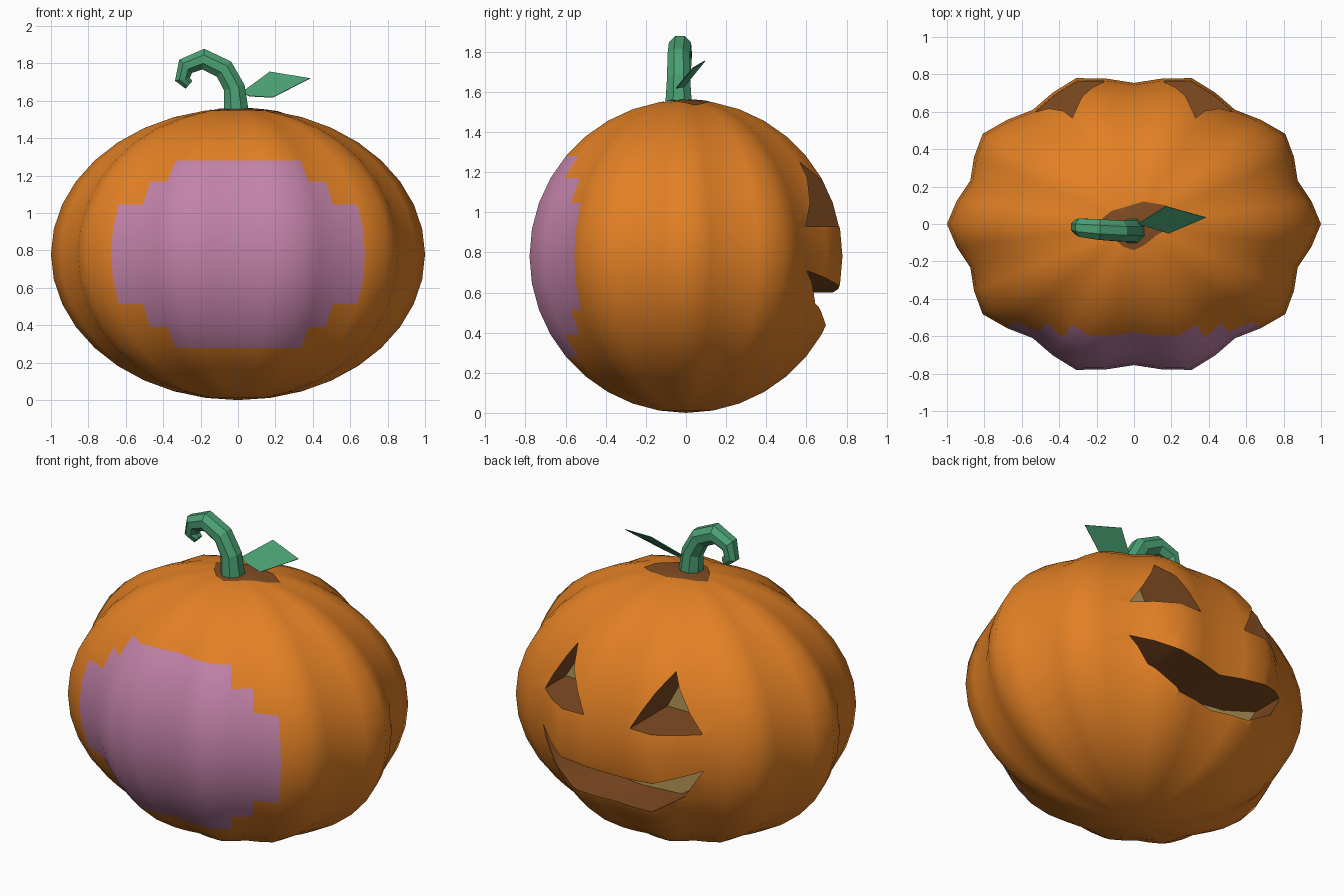
import bpy, bmesh, math
from mathutils import Vector

if "Cube" in bpy.data.objects:
    bpy.data.objects.remove(bpy.data.objects["Cube"])


def material(name, rgb):
    m = bpy.data.materials.new(name)
    m.diffuse_color = (*rgb, 1)
    m.use_nodes = True
    m.node_tree.nodes["Principled BSDF"].inputs["Base Color"].default_value = m.diffuse_color
    return m


ORANGE, PURPLE, BROWN, TAN, GREEN = range(5)
MATS = [material("orange_skin", (0.76, 0.216, 0.018)),
        material("purple_patch", (0.54, 0.223, 0.39)),
        material("brown_flesh", (0.22, 0.072, 0.016)),
        material("tan_inside", (0.47, 0.32, 0.098)),
        material("green_stem", (0.069, 0.352, 0.174))]


def finish(name, bm, mats=MATS):
    me = bpy.data.meshes.new(name)
    bm.to_mesh(me)
    bm.free()
    for m in mats:
        me.materials.append(m)
    ob = bpy.data.objects.new(name, me)
    bpy.context.collection.objects.link(ob)
    return ob


def activate(ob):
    bpy.ops.object.select_all(action='DESELECT')
    ob.select_set(True)
    bpy.context.view_layer.objects.active = ob


def lobe(a):
    return 0.96 + 0.04 * math.cos(10 * a)


# Body: ten-lobed ellipsoid, with a stepped purple patch on the front
bm = bmesh.new()
bmesh.ops.create_uvsphere(bm, u_segments=40, v_segments=18, radius=1)
for f in bm.faces:
    f.material_index = PURPLE if f.calc_center_median().normalized().y < -0.72 else ORANGE
for v in bm.verts:
    s = lobe(math.atan2(v.co.y, v.co.x))
    v.co = (v.co.x * s, v.co.y * s * 0.82, 0.78 + 0.78 * v.co.z)
body = finish("pumpkin_body", bm)


# Carved face on the back: prism pockets with a tan floor and brown walls
def carve(points):
    bm = bmesh.new()
    inner = [bm.verts.new((x, 0.4, z)) for x, z in points]
    outer = [bm.verts.new((x, 1.2, z)) for x, z in points]
    bm.faces.new(inner).material_index = TAN
    bm.faces.new(outer).material_index = BROWN
    n = len(points)
    for i in range(n):
        j = (i + 1) % n
        bm.faces.new((inner[i], inner[j], outer[j], outer[i])).material_index = BROWN
    bmesh.ops.recalc_face_normals(bm, faces=bm.faces[:])
    cutter = finish("carving_cutter", bm)
    cutter.hide_render = True
    activate(body)
    mod = body.modifiers.new("carve", 'BOOLEAN')
    mod.operation = 'DIFFERENCE'
    mod.solver = 'EXACT'
    mod.object = cutter
    bpy.ops.object.modifier_apply(modifier=mod.name)
    bpy.data.objects.remove(cutter)


for side in (-1, 1):
    carve([(side * 0.33, 1.25), (side * 0.53, 0.93), (side * 0.155, 0.93)])
half = [(0.25, 0.42), (0.44, 0.545), (0.54, 0.71), (0.31, 0.635)]
carve([(0, 0.405)] + half + [(0, 0.60)] + [(-x, z) for x, z in reversed(half)])
activate(body)
bpy.ops.object.shade_smooth_by_angle(angle=math.radians(50))

# Brown scar around the stem, draped on the top of the body
outline = [(-0.17, 0.03), (-0.12, 0.07), (-0.05, 0.09), (0.05, 0.12), (0.17, 0.10),
           (0.25, 0.05), (0.21, -0.01), (0.12, -0.06), (0.06, -0.11), (0, -0.14),
           (-0.06, -0.12), (-0.12, -0.06)]


def drape(x, y):
    a = math.atan2(y / 0.82, x)
    r = math.hypot(x, y / 0.82) / lobe(a)
    return (x, y, 0.783 + 0.78 * math.sqrt(1 - r * r))


bm = bmesh.new()
rings = [[bm.verts.new(drape(x * k, y * k)) for x, y in outline] for k in (0.35, 0.7, 1)]
bm.faces.new(reversed(rings[0]))
for a, b in zip(rings, rings[1:]):
    for i in range(len(outline)):
        j = (i + 1) % len(outline)
        bm.faces.new((a[i], a[j], b[j], b[i]))
bmesh.ops.recalc_face_normals(bm, faces=bm.faces[:])
if sum(f.normal.z for f in bm.faces) < 0:
    bmesh.ops.reverse_faces(bm, faces=bm.faces[:])
finish("stem_scar", bm, [MATS[BROWN]])

# Curled eight-sided stem: x, y, z, radius
path = [(-0.005, -0.037, 1.50, 0.074), (-0.02, -0.037, 1.67, 0.062),
        (-0.075, -0.037, 1.77, 0.06), (-0.185, -0.03, 1.823, 0.06),
        (-0.28, -0.02, 1.785, 0.053), (-0.297, -0.015, 1.715, 0.044),
        (-0.262, -0.01, 1.685, 0.03)]
pts = [Vector(p[:3]) for p in path]
bm = bmesh.new()
rings = []
for i, p in enumerate(pts):
    t = (pts[min(i + 1, len(pts) - 1)] - pts[max(i - 1, 0)]).normalized()
    side = Vector((0, 1, 0))
    out = side.cross(t).normalized()
    rings.append([bm.verts.new(p + path[i][3] * (out * math.cos(a) + side * math.sin(a)))
                  for a in [math.tau * (k + 0.5) / 8 for k in range(8)]])
for a, b in zip(rings, rings[1:]):
    for k in range(8):
        bm.faces.new((a[k], a[(k + 1) % 8], b[(k + 1) % 8], b[k]))
bm.faces.new(rings[0])
bm.faces.new(rings[-1])
bmesh.ops.recalc_face_normals(bm, faces=bm.faces[:])
finish("stem", bm, [MATS[GREEN]])

# Single diamond leaf
bm = bmesh.new()
leaf = [(0.02, 0.0, 1.645), (0.06, -0.01, 1.625), (0.185, -0.05, 1.618),
        (0.385, 0.035, 1.72), (0.17, 0.095, 1.755)]
bm.faces.new([bm.verts.new(p) for p in leaf])
ob = finish("leaf", bm, [MATS[GREEN]])
sol = ob.modifiers.new("thickness", 'SOLIDIFY')
sol.thickness = 0.004
sol.offset = 0
